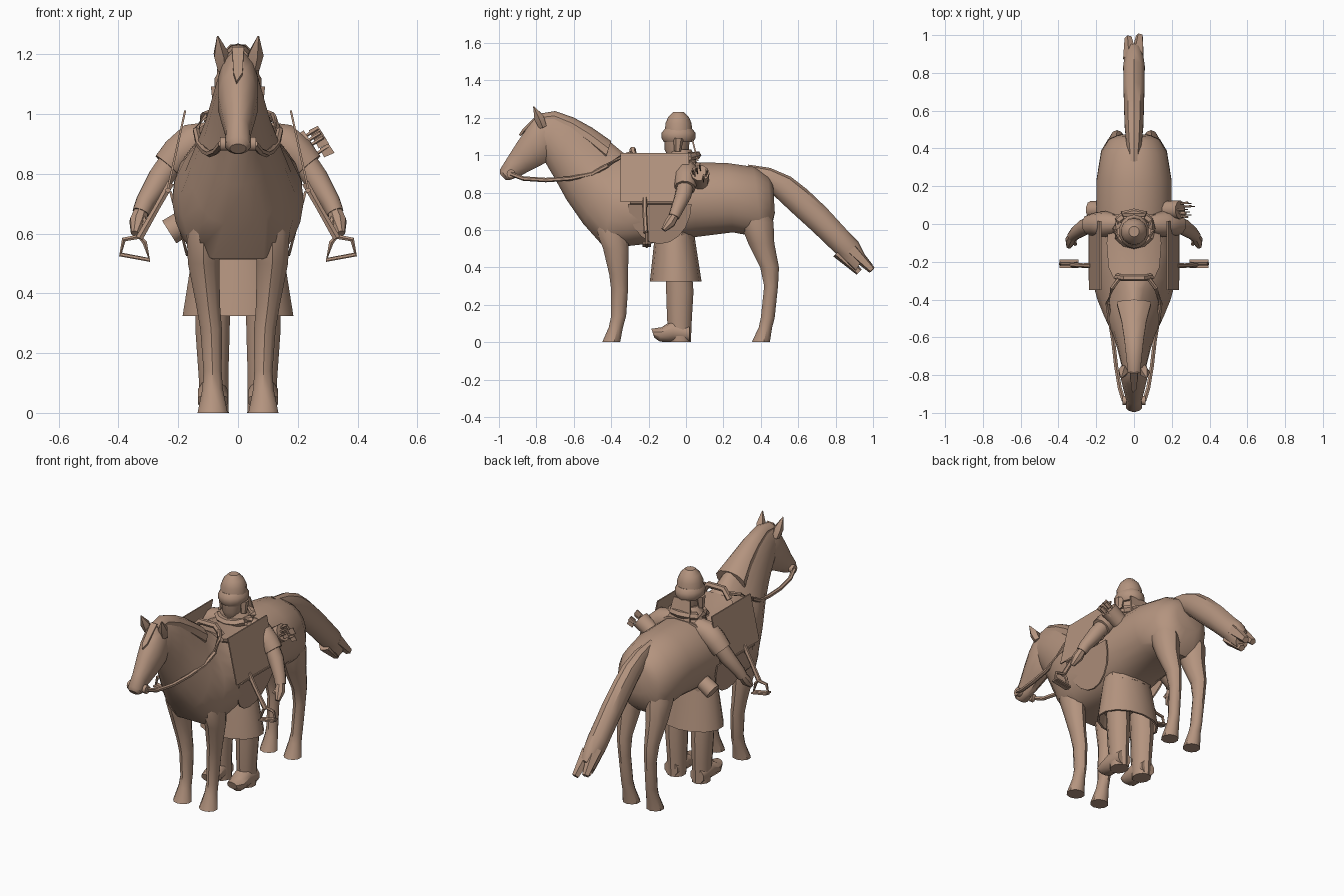
import bpy, bmesh, math
from mathutils import Vector as V

clay = bpy.data.materials.new("clay_brown")
clay.diffuse_color = (0.456, 0.296, 0.212, 1)


def finish(name, bm, angle=38):
    bmesh.ops.recalc_face_normals(bm, faces=bm.faces[:])
    me = bpy.data.meshes.new(name)
    bm.to_mesh(me)
    bm.free()
    me.materials.append(clay)
    for p in me.polygons:
        p.use_smooth = True
    me.set_sharp_from_angle(angle=math.radians(angle))
    ob = bpy.data.objects.new(name, me)
    bpy.context.collection.objects.link(ob)
    return ob


def loft(name, rings, n=12, loop=False):
    """Skin rings: (centre, half axis a, half axis b, top taper, bottom squareness)."""
    bm = bmesh.new()
    rows = []
    for c, a, b, k, q in rings:
        row = []
        for i in range(n):
            t = 2 * math.pi * (i + 0.5) / n
            x, y = math.cos(t), math.sin(t)
            x = x * (1 - k * y) if y > 0 else math.copysign(abs(x) ** q, x)
            row.append(bm.verts.new(c + a * x + b * y))
        rows.append(row)
    pairs = list(zip(rows, rows[1:])) + ([(rows[-1], rows[0])] if loop else [])
    for r, s in pairs:
        for i in range(n):
            j = (i + 1) % n
            bm.faces.new((r[i], r[j], s[j], s[i]))
    if not loop:
        bm.faces.new(rows[0])
        bm.faces.new(rows[-1])
    return finish(name, bm)


def spine(name, rows, n=16):
    """Rows of (top y, top z, bottom y, bottom z, half width[, taper, squareness])."""
    rings = []
    for row in rows:
        a, b, c, d, w = row[:5]
        k, q = row[5:] or (0, 1)
        rings.append((V((0, (a + c) / 2, (b + d) / 2)), V((w, 0, 0)),
                      V((0, (a - c) / 2, (b - d) / 2)), k, q))
    return loft(name, rings, n)


def column(name, rows, n=10):
    """Rows of (x, y, z, half width, half depth)."""
    return loft(name, [(V((x, y, z)), V((rx, 0, 0)), V((0, ry, 0)), 0, 1)
                       for x, y, z, rx, ry in rows], n)


def tube(name, pts, radii, n=8, loop=False):
    pts = [V(p) for p in pts]
    m = len(pts)
    rings = []
    for i, p in enumerate(pts):
        t = pts[(i + 1) % m] - pts[i - 1] if loop else pts[min(i + 1, m - 1)] - pts[max(i - 1, 0)]
        t.normalize()
        ref = V((0, 1, 0)) if abs(t.y) < 0.85 else V((0, 0, 1))
        u = t.cross(ref).normalized()
        r = radii[i] if isinstance(radii, (list, tuple)) else radii
        rings.append((p, u * r, t.cross(u) * r, 0, 1))
    return loft(name, rings, n, loop)


def plate(name, pts, offset):
    """Thin closed sheet: outline extruded by an offset."""
    bm = bmesh.new()
    lo = [bm.verts.new(p) for p in pts]
    hi = [bm.verts.new(V(p) + V(offset)) for p in pts]
    bm.faces.new(lo)
    bm.faces.new(hi[::-1])
    for i in range(len(pts)):
        bm.faces.new((lo[i - 1], lo[i], hi[i], hi[i - 1]))
    return finish(name, bm, 30)


# horse trunk and neck
neck = [(-0.34, 1.02, -0.445, 0.512, 0.195, 0.5, 0.45), (-0.40, 1.07, -0.55, 0.63, 0.16, 0.5, 0.65),
        (-0.50, 1.14, -0.64, 0.76, 0.115, 0.35, 0.9), (-0.60, 1.195, -0.70, 0.87, 0.09, 0.25, 1),
        (-0.70, 1.23, -0.75, 0.955, 0.072, 0.2, 1), (-0.79, 1.215, -0.77, 1.0, 0.058, 0, 1)]
spine("horse_body", [(0.465, 0.85, 0.475, 0.69, 0.085, 0, 0.7), (0.44, 0.89, 0.455, 0.60, 0.135, 0, 0.6),
                     (0.36, 0.94, 0.41, 0.555, 0.175, 0, 0.6), (0.22, 0.96, 0.25, 0.585, 0.20, 0, 0.7),
                     (0.05, 0.965, 0.05, 0.56, 0.203, 0, 0.85), (-0.15, 0.95, -0.15, 0.53, 0.217, 0, 0.75),
                     (-0.28, 0.98, -0.32, 0.51, 0.222, 0.25, 0.55)] + neck, 20)
# low mane ridge along the crest
spine("mane", [(a, b + 0.006, a * 0.75 + c * 0.25, b * 0.75 + d * 0.25, w * 0.6)
               for a, b, c, d, w, k, q in neck[1:]], 10)
# head
spine("horse_head", [(-0.75, 1.225, -0.69, 1.0, 0.055), (-0.80, 1.21, -0.73, 0.965, 0.07),
                     (-0.85, 1.15, -0.79, 0.935, 0.07), (-0.905, 1.07, -0.84, 0.91, 0.057),
                     (-0.955, 0.99, -0.90, 0.88, 0.042), (-0.995, 0.925, -0.945, 0.865, 0.043),
                     (-0.995, 0.90, -0.965, 0.868, 0.028)], 12)
plate("forelock", [(-0.02, -0.78, 1.215), (0.02, -0.78, 1.215), (0.015, -0.865, 1.13),
                   (-0.005, -0.885, 1.10), (-0.015, -0.865, 1.13)], (0, -0.009, 0.009))
# tail with frayed wisps
spine("tail", [(0.33, 0.95, 0.37, 0.86, 0.03), (0.45, 0.932, 0.44, 0.81, 0.045),
               (0.56, 0.885, 0.49, 0.765, 0.052), (0.65, 0.815, 0.57, 0.69, 0.055),
               (0.75, 0.72, 0.68, 0.59, 0.058), (0.86, 0.60, 0.80, 0.475, 0.06),
               (0.92, 0.54, 0.87, 0.405, 0.05), (0.955, 0.47, 0.905, 0.375, 0.042)], 10)
for x, y, z in ((-0.03, 0.985, 0.40), (0.03, 0.995, 0.385), (0.0, 0.925, 0.375)):
    tube("tail_wisp", [(x * 0.6, y - 0.11, z + 0.11), (x, y, z)], [0.04, 0.02], 5)

for s in (-1, 1):
    # horse legs
    column("horse_front_leg", [(s * 0.11, -0.37, 0.72, 0.06, 0.085), (s * 0.115, -0.395, 0.60, 0.06, 0.088),
                               (s * 0.115, -0.375, 0.50, 0.055, 0.068), (s * 0.10, -0.36, 0.36, 0.042, 0.05),
                               (s * 0.09, -0.355, 0.28, 0.038, 0.045), (s * 0.085, -0.36, 0.14, 0.032, 0.04),
                               (s * 0.085, -0.375, 0.08, 0.036, 0.038), (s * 0.085, -0.40, 0.0, 0.053, 0.048)])
    column("horse_hind_leg", [(s * 0.08, 0.34, 0.76, 0.07, 0.09), (s * 0.092, 0.378, 0.64, 0.075, 0.09),
                              (s * 0.092, 0.402, 0.53, 0.06, 0.07), (s * 0.09, 0.447, 0.40, 0.04, 0.05),
                              (s * 0.085, 0.455, 0.30, 0.034, 0.037), (s * 0.08, 0.437, 0.13, 0.031, 0.037),
                              (s * 0.078, 0.425, 0.08, 0.036, 0.036), (s * 0.078, 0.40, 0.0, 0.05, 0.048)])
    # ear
    tube("ear", [(s * 0.05, -0.765, 1.15), (s * 0.058, -0.785, 1.20), (s * 0.068, -0.815, 1.26)],
         [0.022, 0.028, 0.003], 5)
    # bit ring and reins
    tube("bit", [(s * 0.035, -0.935, 0.90), (s * 0.06, -0.935, 0.90)], 0.024, 10)
    tube("rein", [(s * 0.055, -0.935, 0.90), (s * 0.075, -0.87, 0.875), (s * 0.095, -0.75, 0.867),
                  (s * 0.11, -0.62, 0.875), (s * 0.13, -0.50, 0.90), (s * 0.14, -0.42, 0.945),
                  (s * 0.115, -0.34, 0.995), (s * 0.08, -0.29, 1.01)], 0.012, 6)
    # leaning saddle panel and curved fender below
    plate("saddle_panel", [(s * 0.18, -0.35, 1.012), (s * 0.18, 0.015, 1.012),
                           (s * 0.238, 0.015, 0.75), (s * 0.238, -0.35, 0.75)], (s * -0.007, 0, 0))
    arc = [(-0.14 + 0.17 * math.cos(t), 0.74 - 0.215 * math.sin(t))
           for t in [math.pi * i / 10 for i in range(11)]]
    plate("saddle_fender", [(s * (0.23 - (0.74 - z) * 0.26), y, z) for y, z in arc], (s * -0.009, 0, 0))
    # stirrup bar, strap and iron
    tube("stirrup_bar", [(s * 0.234, -0.30, 0.745), (s * 0.234, -0.03, 0.745)], 0.009, 6)
    tube("stirrup_strap", [(s * 0.225, -0.22, 0.77), (s * 0.27, -0.22, 0.69), (s * 0.33, -0.215, 0.585)],
         [0.014, 0.012, 0.014], 6)
    tube("stirrup", [(s * 0.297, -0.21, 0.512), (s * 0.393, -0.21, 0.53),
                     (s * 0.382, -0.21, 0.58), (s * 0.33, -0.21, 0.59), (s * 0.312, -0.21, 0.57)],
         0.009, 6, True)
    plate("stirrup_tread", [(s * 0.295, -0.232, 0.508), (s * 0.395, -0.232, 0.526),
                            (s * 0.395, -0.188, 0.526), (s * 0.295, -0.188, 0.508)], (0, 0, 0.009))
    # rider arm: sleeve, forearm, hand and thumb
    tube("sleeve", [(s * 0.07, 0.0, 0.93), (s * 0.15, 0.0, 0.905), (s * 0.20, 0.0, 0.865),
                    (s * 0.235, -0.005, 0.825)], [0.05, 0.068, 0.062, 0.056], 10)
    tube("forearm", [(s * 0.21, 0.0, 0.855), (s * 0.26, -0.015, 0.785), (s * 0.31, -0.05, 0.705),
                     (s * 0.325, -0.065, 0.67)], [0.046, 0.044, 0.034, 0.03], 10)
    tube("hand", [(s * 0.322, -0.06, 0.68), (s * 0.335, -0.085, 0.64), (s * 0.345, -0.12, 0.60)],
         [0.024, 0.03, 0.014], 8)
    tube("thumb", [(s * 0.325, -0.08, 0.66), (s * 0.31, -0.11, 0.63)], [0.015, 0.009], 6)
    # rider boot and foot
    column("boot", [(s * 0.085, -0.04, 0.40, 0.062, 0.07), (s * 0.085, -0.033, 0.27, 0.06, 0.073),
                    (s * 0.082, -0.035, 0.12, 0.052, 0.066), (s * 0.08, -0.03, 0.0, 0.05, 0.056)])
    spine("foot", [(0.02, 0.09, 0.02, 0.0, 0.045), (-0.07, 0.12, -0.07, 0.0, 0.052),
                   (-0.13, 0.08, -0.14, 0.003, 0.052), (-0.185, 0.072, -0.17, 0.025, 0.032)], 10
          ).location.x = s * 0.085
    # helmet cheek flap
    tube("cheek_flap", [(s * 0.066, -0.04, 1.09), (s * 0.068, -0.045, 1.02)], [0.028, 0.018], 6)

# saddle seat and pommel
spine("saddle_seat", [(-0.29, 0.99, -0.29, 0.93, 0.11), (-0.23, 0.98, -0.23, 0.90, 0.14),
                      (-0.10, 0.965, -0.10, 0.88, 0.15), (0.05, 0.97, 0.05, 0.88, 0.13)], 12)
tube("pommel", [(-0.09, -0.28, 0.98), (-0.05, -0.285, 1.03), (0.05, -0.285, 1.03), (0.09, -0.28, 0.98)], 0.018, 6)

# rider torso, collar and flared tunic skirt
column("rider_torso", [(0, -0.05, 0.55, 0.14, 0.10), (0, -0.04, 0.75, 0.14, 0.10),
                       (0, -0.01, 0.92, 0.14, 0.085), (0, -0.02, 0.98, 0.10, 0.075),
                       (0, -0.03, 1.03, 0.06, 0.06)], 12)
tube("collar", [(0.095 * math.cos(t), -0.025 + 0.085 * math.sin(t), 0.985 + 0.015 * math.sin(t))
                for t in [math.pi * i / 6 for i in range(12)]], 0.022, 6, True)
plate("neck_guard", [(-0.055, 0.03, 1.08), (0.055, 0.03, 1.08), (0.07, 0.058, 0.97), (-0.07, 0.058, 0.97)],
      (0, 0.009, 0))
column("tunic_skirt", [(0, -0.06, 0.62, 0.135, 0.10), (0, -0.06, 0.54, 0.155, 0.11),
                       (0, -0.055, 0.325, 0.19, 0.138), (0, -0.055, 0.325, 0.178, 0.126),
                       (0, -0.055, 0.40, 0.165, 0.115)], 14)
# rider head and helmet
column("rider_head", [(0, -0.05, 0.99, 0.04, 0.045), (0, -0.05, 1.03, 0.058, 0.065),
                      (0, -0.045, 1.12, 0.065, 0.068)], 10)
column("helmet_fur_band", [(0, -0.04, 1.07, 0.066, 0.078), (0, -0.04, 1.09, 0.08, 0.09),
                           (0, -0.04, 1.12, 0.08, 0.09), (0, -0.04, 1.14, 0.068, 0.074)], 14)
column("helmet_dome", [(0, -0.04, 1.12, 0.073, 0.073), (0, -0.04, 1.17, 0.07, 0.07),
                       (0, -0.04, 1.205, 0.055, 0.055), (0, -0.04, 1.232, 0.028, 0.028)], 14)

# quiver slung across the back, with arrows
tube("quiver", [(-0.23, 0.075, 0.605), (0.0, 0.075, 0.75), (0.245, 0.075, 0.905)], [0.047, 0.04, 0.05], 10)
for dy, dz in ((0, 0.03), (0.03, 0.0), (-0.03, 0.0), (0.015, -0.03), (-0.015, 0.015)):
    x, y, z = 0.225 - dz * 0.6, 0.075 + dy, 0.885 + dz
    tube("arrow", [(x, y, z), (x + 0.06, y + dy * 0.3, z + 0.037)], 0.006, 5)
    plate("arrow_fletching", [(x + 0.03, y, z + 0.03), (x + 0.06, y, z + 0.045),
                              (x + 0.08, y, z + 0.015), (x + 0.045, y, z)], (0, 0.005, 0))
